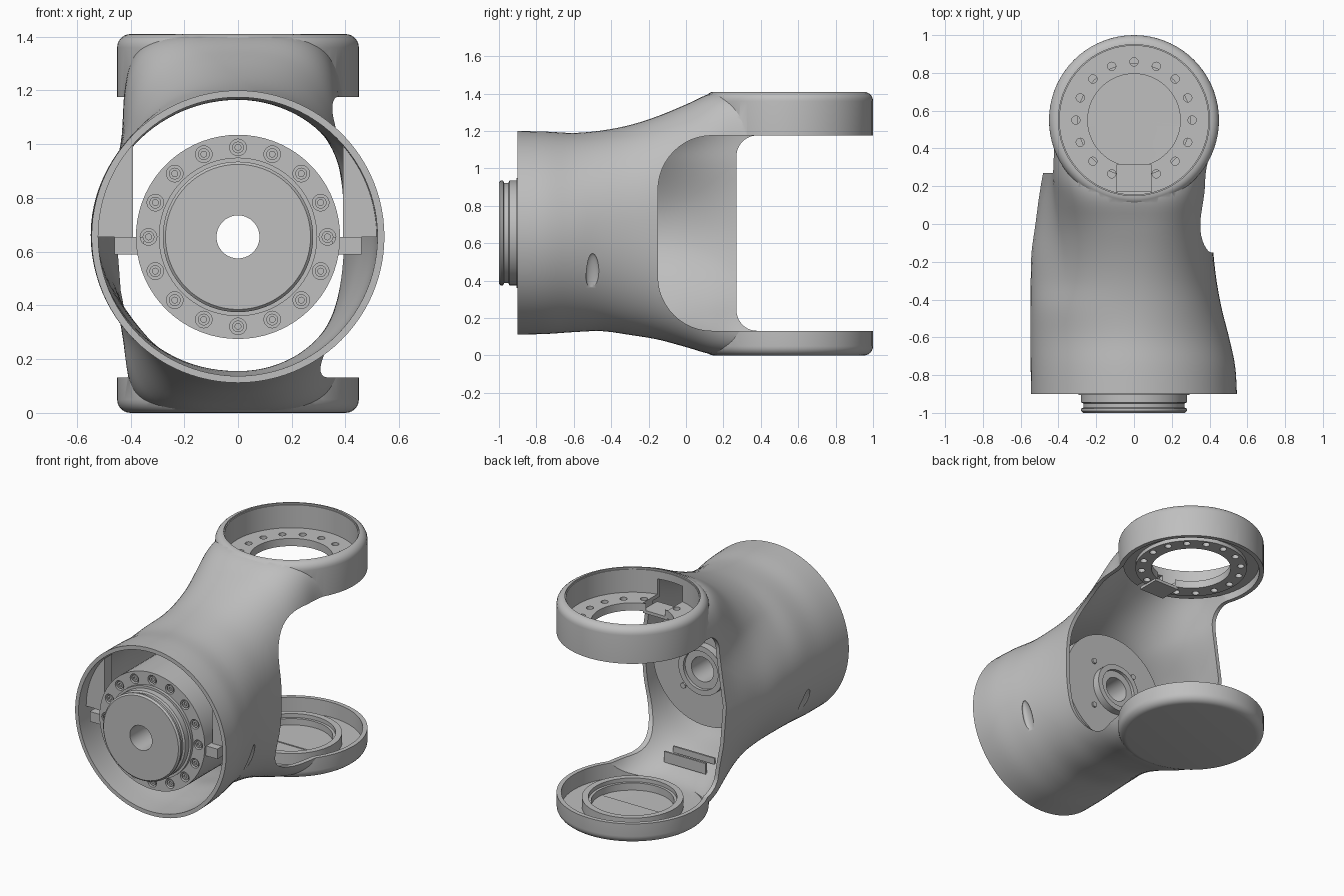
import bpy, bmesh, math
from mathutils import Matrix, Vector

if "Cube" in bpy.data.objects:
    bpy.data.objects.remove(bpy.data.objects["Cube"])

grey = bpy.data.materials.new("cast grey")
grey.use_nodes = True
GREY = (0.52, 0.52, 0.52, 1)
grey.diffuse_color = GREY
grey.node_tree.nodes["Principled BSDF"].inputs["Base Color"].default_value = GREY

AXIS_Z = 0.655          # height of the drive axis
PIVOT_Y = 0.55          # position of the fork bearings
WALL = 0.025


def make(name, bm):
    bmesh.ops.remove_doubles(bm, verts=bm.verts, dist=1e-5)
    bmesh.ops.recalc_face_normals(bm, faces=bm.faces)
    mesh = bpy.data.meshes.new(name)
    bm.to_mesh(mesh)
    bm.free()
    mesh.materials.append(grey)
    ob = bpy.data.objects.new(name, mesh)
    bpy.context.collection.objects.link(ob)
    return ob


def bridge(bm, rings, wrap):
    n = len(rings[0])
    pairs = list(zip(rings, rings[1:])) + ([(rings[-1], rings[0])] if wrap else [])
    for a, b in pairs:
        for i in range(n):
            j = (i + 1) % n
            bm.faces.new((a[i], a[j], b[j], b[i]))


def lathe(name, profile, along_y=False, center=(0, 0, 0), steps=72):
    """Revolve a (radius, height) outline about z or y; closed unless it meets the axis."""
    bm = bmesh.new()
    rings = []
    for r, h in profile:
        ring = []
        for i in range(steps):
            a = math.tau * i / steps
            u, v = r * math.cos(a), r * math.sin(a)
            p = Vector((u, h, v)) if along_y else Vector((u, v, h))
            ring.append(bm.verts.new(p + Vector(center)))
        rings.append(ring)
    bridge(bm, rings, profile[0][0] > 0)
    return make(name, bm)


def prism(name, pts, lo, hi, axis):
    """Extrude an outline along x (y,z points) or y (x,z points)."""
    bm = bmesh.new()
    rings = [[bm.verts.new((d, p, q) if axis == "x" else (p, d, q)) for p, q in pts]
             for d in (lo, hi)]
    bridge(bm, rings, False)
    for ring in rings:
        bm.faces.new(ring)
    return make(name, bm)


def box(name, x0, x1, y0, y1, z0, z1):
    return prism(name, [(x0, z0), (x1, z0), (x1, z1), (x0, z1)], y0, y1, "y")


def extent(mesh):
    return [max((v.co[k] for v in mesh.vertices), default=0)
            - min((v.co[k] for v in mesh.vertices), default=0) for k in range(3)]


def boolean(target, tool, operation="DIFFERENCE"):
    """Apply a boolean with the first solver that changes the part and keeps its extent."""
    before = target.data.copy()
    size = extent(before)
    for solver in ("EXACT", "MANIFOLD", "FLOAT"):
        mod = target.modifiers.new("bool", "BOOLEAN")
        mod.object, mod.operation, mod.solver = tool, operation, solver
        bpy.context.view_layer.objects.active = target
        bpy.ops.object.modifier_apply(modifier=mod.name)
        kept = all(n > o - 0.03 for n, o in zip(extent(target.data), size))
        if kept and len(target.data.vertices) != len(before.vertices):
            break
        target.data = before.copy()
    bpy.data.objects.remove(tool)


# Housing stations: y, -x side, its extra bulge, +x side, bottom, top, squareness
STATIONS = [
    (-0.90, .545, 0, .545, .112, 1.200, 2.0), (-0.75, .547, 0, .535, .115, 1.197, 2.0),
    (-0.60, .544, .004, .503, .125, 1.190, 2.0), (-0.45, .526, .022, .465, .130, 1.203, 2.1),
    (-0.30, .480, .067, .437, .110, 1.232, 2.2), (-0.15, .450, .093, .420, .085, 1.280, 2.4),
    (0.00, .437, .086, .410, .045, 1.342, 2.8), (0.14, .432, .073, .397, .006, 1.403, 3.7),
    (0.27, .432, .050, .388, .003, 1.407, 5.5), (0.40, .430, .015, .412, .003, 1.407, 6.5),
    (0.52, .430, 0, .430, .003, 1.407, 7.0)]


def housing_loft(name, inset, start):
    bm = bmesh.new()
    rows = []
    last = len(STATIONS) - 1
    for k in range(last * 5 + 1):           # smooth interpolation of stations
        i = min(k // 5, last - 1)
        t = k / 5 - i
        p = [STATIONS[min(max(i + o, 0), last)] for o in (-1, 0, 1, 2)]
        rows.append([0.5 * (2 * b + (c - a) * t + (2 * a - 5 * b + 4 * c - d) * t * t
                            + (3 * b - a - 3 * c + d) * t ** 3) for a, b, c, d in zip(*p)])
    rows[0][0] = start
    rings = []
    for y, neg, bulge, pos, z0, z1, n in rows:
        ring = []
        for s in range(96):
            a = math.tau * s / 96
            c, q = math.cos(a), math.sin(a)
            z = (z0 + z1) / 2 + math.copysign(abs(q) ** (2 / n), q) * ((z1 - z0) / 2 - inset)
            x = math.copysign(abs(c) ** (2 / n), c) * ((pos if c > 0 else neg) - inset)
            if c < 0:
                x -= bulge * max(0, 1 - ((z - AXIS_Z) / 0.42) ** 2) ** 2
            ring.append(bm.verts.new((x, y, z)))
        rings.append(ring)
    bridge(bm, rings, False)
    bm.faces.new(rings[0])
    bm.faces.new(rings[-1])
    bmesh.ops.triangulate(bm, faces=bm.faces)
    return make(name, bm)


def fork_opening(y0, radius, x0, x1):
    z0, z1 = 0.132, 1.176
    pts = [(1.2, z0)]
    for cz, first in ((z0 + radius, 270), (z1 - radius, 180)):
        for i in range(13):
            a = math.radians(first - 7.5 * i)
            pts.append((y0 + radius + radius * math.cos(a), cz + radius * math.sin(a)))
    return prism("opening", pts + [(1.2, z1)], x0, x1, "x")


def bearing(name, profile):
    return lathe(name, profile, center=(0, PIVOT_Y, 0))


# Hollow forked housing
housing = housing_loft("housing", 0, -0.9)
edge = [(0.4 + 0.05 * math.cos(a), 0.05 + 0.05 * math.sin(a))
        for a in [math.radians(-90 + 15 * i) for i in range(7)]]
drum = [(0, 0)] + edge + [(r, 1.41 - z) for r, z in reversed(edge)] + [(0, 1.41)]
boolean(housing, bearing("drum", drum), "UNION")
boolean(housing, housing_loft("cavity", WALL, -1.0))
boolean(housing, bearing("drum_cavity", [(0, .034), (.422, .034), (.422, 1.235), (0, 1.235)]))
boolean(housing, bearing("recess", [(0, 1.19), (.4, 1.19), (.4, 1.5), (0, 1.5)]))
boolean(housing, fork_opening(-0.15, 0.29, 0, 0.8))
boolean(housing, fork_opening(0.27, 0.11, -0.8, 0.001))

# Shallow teardrop pockets on both flanks
for x, tilt in ((0.437, 0.28), (-0.503, -0.34)):
    bm = bmesh.new()
    bmesh.ops.create_uvsphere(
        bm, u_segments=24, v_segments=16, radius=1,
        matrix=Matrix.Translation((x, -0.5, 0.44)) @ Matrix.Rotation(tilt, 4, "Y")
        @ Matrix.Diagonal((0.02, 0.036, 0.11, 1)))
    boolean(housing, make("pocket", bm))

# Upper bearing seat with a bolt circle and a cable notch
seat = bearing("upper_bearing_seat", [(.245, 1.20), (.245, 1.25), (.394, 1.25), (.394, 1.4),
                                      (.42, 1.4), (.42, 1.225), (.345, 1.225), (.345, 1.20)])
for i in range(16):
    a = math.tau * i / 16
    if i != 12:
        boolean(seat, lathe("hole", [(0, 1.1), (.022, 1.1), (.022, 1.3), (0, 1.3)], steps=16,
                            center=(.308 * math.cos(a), PIVOT_Y + .308 * math.sin(a), 0)))
boolean(seat, box("notch", -.09, .09, .1, .315, 1.1, 1.35))
box("cable_tab", -.09, .09, .17, .315, 1.185, 1.205)

# Lower bearing ring
bearing("lower_bearing_ring", [(.245, .02), (.245, .075), (.262, .075), (.262, .10),
                               (.30, .10), (.30, .02)])

# Stiffening ribs in the lower arm
for i, (y, base) in enumerate(((-0.09, .11), (0.0, .08))):
    box(f"lower_rib_{i + 1}", -.15, .15, y, y + .012, base, .15)

# Drive unit with output disc, flange and rear hub
drive = lathe("drive_unit", [
    (.08, -1), (.27, -1), (.28, -.99), (.28, -.978), (.268, -.972), (.268, -.95),
    (.28, -.944), (.28, -.905), (.295, -.905), (.295, -.885), (.38, -.885),
    (.38, -.2), (.16, -.2), (.16, -.15), (.125, -.15), (.125, -.17), (.08, -.17)],
    along_y=True, center=(0, 0, AXIS_Z))
for i in range(16):
    a = math.tau * i / 16
    spot = (.333 * math.cos(a), 0, AXIS_Z + .333 * math.sin(a))
    boolean(drive, lathe("bore", [(0, -.95), (.031, -.95), (.031, -.85), (0, -.85)],
                         True, spot, 20))
    lathe(f"flange_bolt_{i + 1}", [(0, -.87), (.011, -.87), (.011, -.88), (.022, -.88),
                                   (.022, -.845), (0, -.845)], True, spot, 16)
for i in range(4):
    a = math.tau * (i + .5) / 4
    lathe(f"hub_screw_{i + 1}", [(0, -.21), (.018, -.21), (.018, -.19), (0, -.19)], True,
          (.22 * math.cos(a), 0, AXIS_Z + .22 * math.sin(a)), 12)

# Mounting ears and curved webs holding the drive unit
for side, s in (("left", 1), ("right", -1)):
    x0, x1 = sorted((s * .35, s * .46))
    box(f"{side}_mounting_ear", x0, x1, -.87, -.70, .59, .655)
    top = math.acos(.39 / .528)
    arc = [(s * .528 * math.cos(top * i / 10), AXIS_Z + .528 * math.sin(top * i / 10))
           for i in range(11)]
    prism(f"{side}_web", [(s * .39, AXIS_Z)] + arc, -.82, -.74, "y")

# Smooth shading with crisp edges
bpy.ops.object.select_all(action="DESELECT")
for ob in bpy.context.scene.objects:
    if ob.type == "MESH":
        ob.select_set(True)
        bpy.context.view_layer.objects.active = ob
bpy.ops.object.shade_smooth_by_angle(angle=math.radians(30))
